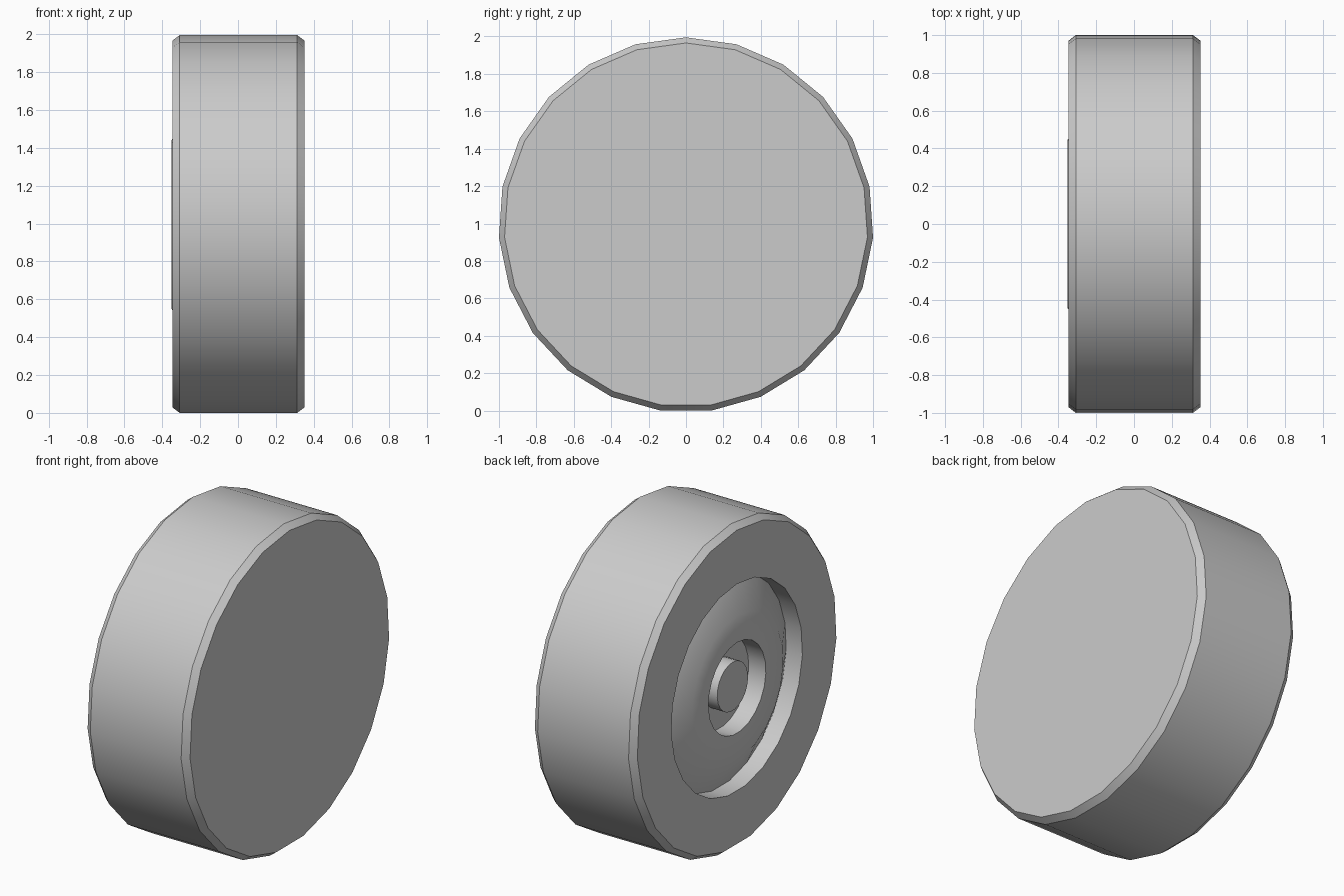
import bpy, bmesh, math

if "Cube" in bpy.data.objects:
    bpy.data.objects.remove(bpy.data.objects["Cube"])

SIDES = 23
R = 1 / math.sin(6 * 2 * math.pi / SIDES)      # widest across y = 2
CZ = R * math.cos(math.pi / SIDES)             # flat bottom rests on z = 0


def lathe(name, profile):
    """Revolve (x, radius) points around the wheel axle; radius 0 closes the end."""
    bm = bmesh.new()
    rings = []
    for x, r in profile:
        if r == 0:
            rings.append(None)
            continue
        rings.append([bm.verts.new((x, r * math.sin(2 * math.pi * i / SIDES),
                                    CZ + r * math.cos(2 * math.pi * i / SIDES)))
                      for i in range(SIDES)])
    for a, b in zip(rings, rings[1:]):
        if a is None or b is None:
            bm.faces.new(a or b)
            continue
        for i in range(SIDES):
            j = (i + 1) % SIDES
            bm.faces.new((a[i], a[j], b[j], b[i]))
    bmesh.ops.recalc_face_normals(bm, faces=bm.faces)
    # an open shell may be flipped: make the last face look outward (-x)
    bm.faces.ensure_lookup_table()
    if bm.faces[-1].normal.x > 0.01:
        bmesh.ops.reverse_faces(bm, faces=bm.faces)
    me = bpy.data.meshes.new(name)
    bm.to_mesh(me)
    bm.free()
    ob = bpy.data.objects.new(name, me)
    bpy.context.collection.objects.link(ob)
    bpy.ops.object.select_all(action='DESELECT')
    ob.select_set(True)
    bpy.context.view_layer.objects.active = ob
    bpy.ops.object.shade_smooth_by_angle(angle=math.radians(34))
    return ob


RIM = R - 0.03

# Tyre with chamfered edges, plain right face, and hub recess on the left,
# closed by the raised hub cone, its central pit and the axle pin
lathe("wheel", [
    (0.352, 0), (0.352, RIM), (0.312, R),                 # right face, chamfer
    (-0.308, R), (-0.347, RIM),                           # tread, chamfer
    (-0.347, 0.64), (-0.237, 0.64),                       # recess wall
    (-0.352, 0.445), (-0.349, 0.28),                      # hub cone
    (-0.232, 0.28), (-0.232, 0.15),                       # central pit
    (-0.318, 0.15), (-0.318, 0),                          # axle pin
])
